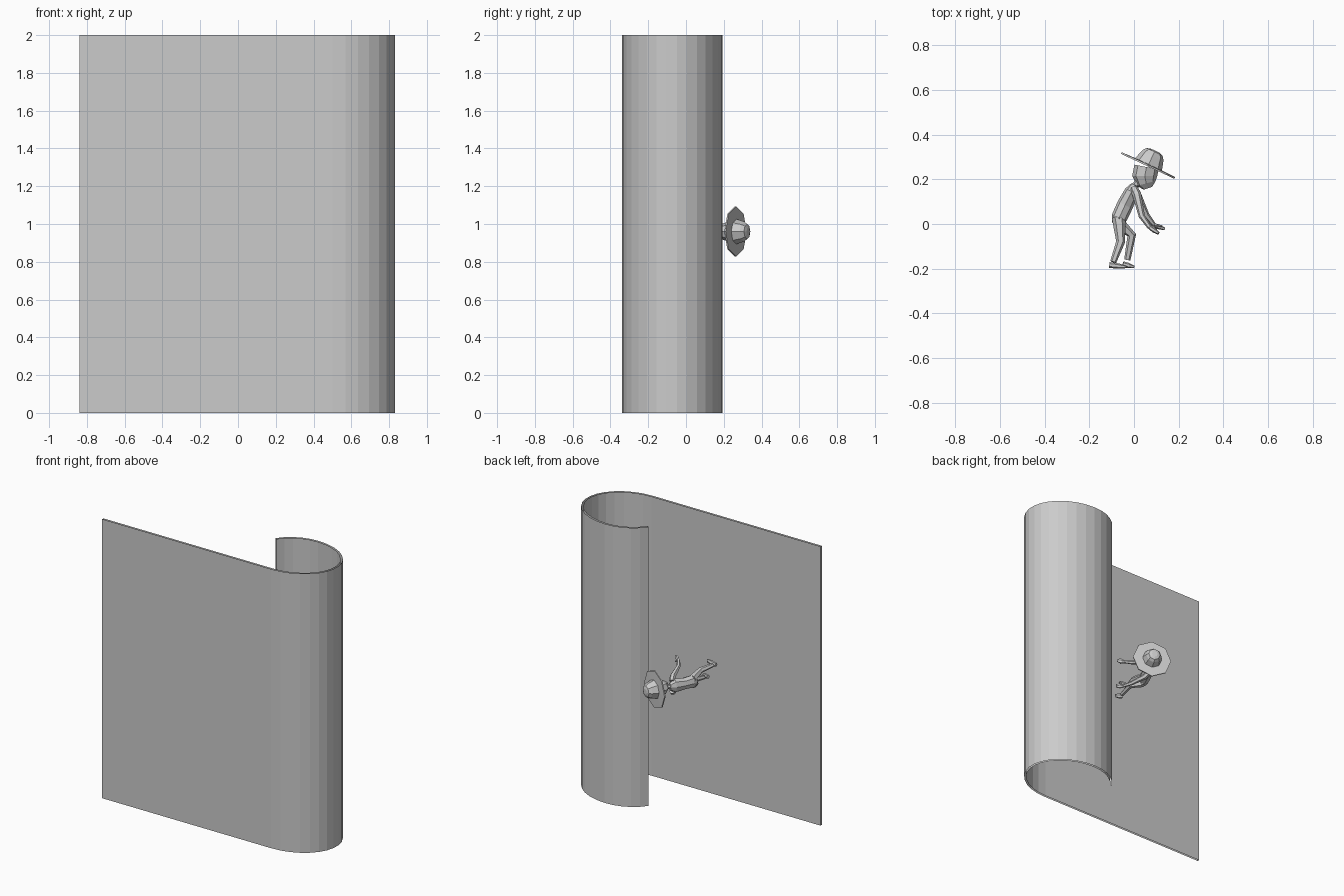
import bpy, bmesh, math
from mathutils import Vector

cube = bpy.data.objects.get("Cube")
if cube:
    bpy.data.objects.remove(cube)

GREY = (0.6, 0.6, 0.6, 1.0)
mat = bpy.data.materials.new("plain grey")
mat.use_nodes = True
mat.diffuse_color = GREY
mat.node_tree.nodes["Principled BSDF"].inputs["Base Color"].default_value = GREY


def finish(name, bm):
    bmesh.ops.recalc_face_normals(bm, faces=bm.faces)
    mesh = bpy.data.meshes.new(name)
    bm.to_mesh(mesh)
    bm.free()
    mesh.materials.append(mat)
    obj = bpy.data.objects.new(name, mesh)
    bpy.context.collection.objects.link(obj)
    return obj


def tube(name, stations, sides=6):
    """Faceted limb through (x, y, z, depth radius, sideways radius) stations."""
    bm = bmesh.new()
    centres = [Vector(s[:3]) for s in stations]
    rings = []
    for i, s in enumerate(stations):
        t = (centres[min(i + 1, len(centres) - 1)] - centres[max(i - 1, 0)]).normalized()
        depth = t.cross(Vector((0, 0, 1))).normalized()
        side = depth.cross(t)
        ring = []
        for k in range(sides):
            a = math.tau * k / sides
            ring.append(bm.verts.new(centres[i] + depth * s[3] * math.cos(a)
                                     + side * s[4] * math.sin(a)))
        rings.append(ring)
    for low, high in zip(rings, rings[1:]):
        for k in range(sides):
            n = (k + 1) % sides
            bm.faces.new((low[k], low[n], high[n], high[k]))
    bm.faces.new(rings[0])
    bm.faces.new(rings[-1])
    return finish(name, bm)


# Curled sheet: a thin double wall, open along the top and bottom rims
def sheet_side(inset):
    pts = [(-0.84, -0.338 + inset)]
    steps = 20
    for i in range(steps + 1):
        a = math.radians(-90 + 238 * i / steps)
        rx = (0.333 if math.cos(a) > 0 else 0.295) - inset
        pts.append((0.5 + rx * math.cos(a), -0.072 + (0.266 - inset) * math.sin(a)))
    return pts


bm = bmesh.new()
outline = sheet_side(0) + sheet_side(0.014)[::-1]
bottom = [bm.verts.new((x, y, 0)) for x, y in outline]
top = [bm.verts.new((x, y, 2)) for x, y in outline]
for i in range(len(outline)):
    j = (i + 1) % len(outline)
    bm.faces.new((bottom[i], bottom[j], top[j], top[i]))
finish("curled_sheet", bm)

# Small figure lying along y, facing +x, with its sides along z
MID = 0.96
tube("torso", [(-0.075, 0.0, MID, 0.025, 0.035), (-0.065, 0.03, MID, 0.036, 0.045),
               (-0.04, 0.085, MID, 0.037, 0.04), (-0.01, 0.145, MID, 0.032, 0.05),
               (0.005, 0.175, MID, 0.018, 0.025)], 8)
tube("neck", [(0.0, 0.165, MID, 0.015, 0.015), (0.025, 0.2, MID, 0.015, 0.015)])
tube("head", [(0.062, 0.16, MID, 0.02, 0.02), (0.055, 0.182, MID, 0.043, 0.038),
              (0.048, 0.215, MID, 0.056, 0.05), (0.056, 0.255, MID, 0.055, 0.052)], 8)

# Wide eight-sided hat tilted forward: (height along its axis, radius)
axis = Vector((0.42, 0.9, 0)).normalized()
base = Vector((0.063, 0.262, MID))
hat = []
for h, r in [(-0.004, 0.132), (0.004, 0.132), (0.006, 0.066), (0.05, 0.053),
             (0.068, 0.04), (0.074, 0.02)]:
    hat.append((*(base + axis * h), r, r))
tube("hat", hat, 8)

# Arms reach down and forward, legs in mid stride
for label, s, elbow, wrist, tip in [
        ("left", 1, (0.035, 0.035), (0.07, -0.015), (0.11, -0.042)),
        ("right", -1, (0.055, 0.04), (0.09, -0.005), (0.137, -0.022))]:
    tube(label + "_arm", [(0.0, 0.16, MID + 0.035 * s, 0.018, 0.018),
                          (0.013, 0.13, MID + 0.058 * s, 0.02, 0.018),
                          (*elbow, MID + 0.085 * s, 0.014, 0.014),
                          (*wrist, MID + 0.1 * s, 0.01, 0.01)])
    hx, hy = (wrist[0] + tip[0]) / 2, (wrist[1] + tip[1]) / 2
    tube(label + "_hand", [(*wrist, MID + 0.1 * s, 0.009, 0.01),
                           (hx, hy, MID + 0.104 * s, 0.011, 0.018),
                           (*tip, MID + 0.108 * s, 0.006, 0.012)])
    tube(label + "_thumb", [(*wrist, MID + 0.095 * s, 0.006, 0.006),
                            (hx + 0.012, hy + 0.004, MID + 0.08 * s, 0.004, 0.004)], 4)

for label, s, knee, ankle, heel, toe in [
        ("left", 1, (-0.06, -0.08), (-0.093, -0.17), (-0.11, -0.184), (-0.035, -0.192)),
        ("right", -1, (-0.01, -0.05), (-0.03, -0.16), (-0.05, -0.18), (0.0, -0.192))]:
    tube(label + "_leg", [(-0.07, 0.03, MID + 0.02 * s, 0.03, 0.024),
                          (-0.066, 0.0, MID + 0.025 * s, 0.028, 0.024),
                          (*knee, MID + 0.038 * s, 0.02, 0.019),
                          (*ankle, MID + 0.05 * s, 0.014, 0.014)])
    fx, fy = (heel[0] + toe[0]) / 2, (heel[1] + toe[1]) / 2
    tube(label + "_foot", [(*heel, MID + 0.05 * s, 0.013, 0.013),
                           (fx, fy, MID + 0.053 * s, 0.012, 0.018),
                           (*toe, MID + 0.058 * s, 0.006, 0.013)])
